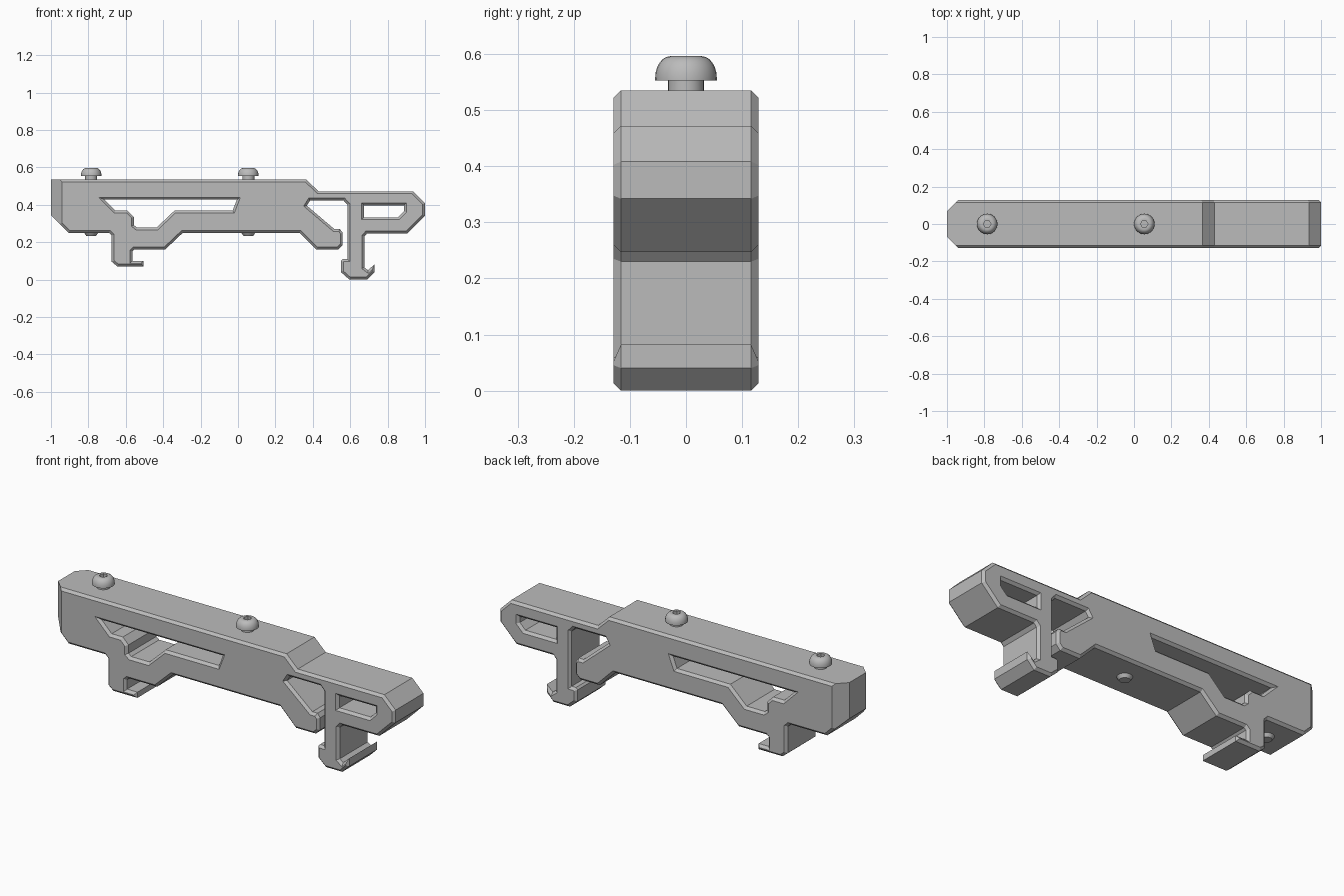
import bpy, bmesh
from math import pi, cos, sin, radians
from mathutils import Vector
from mathutils.geometry import tessellate_polygon

if "Cube" in bpy.data.objects:
    bpy.data.objects.remove(bpy.data.objects["Cube"])

HALF_WIDTH = 0.129
CHAMFER = 0.013
CORNER = 0.06


def make_material(name, value):
    mat = bpy.data.materials.new(name)
    mat.use_nodes = True
    colour = (value, value, value, 1)
    mat.diffuse_color = colour
    mat.node_tree.nodes["Principled BSDF"].inputs["Base Color"].default_value = colour
    return mat


def finish(bm, name, mat, smooth=False):
    bmesh.ops.recalc_face_normals(bm, faces=bm.faces)
    mesh = bpy.data.meshes.new(name)
    bm.to_mesh(mesh)
    bm.free()
    mesh.materials.append(mat)
    if smooth:
        mesh.shade_smooth()
        mesh.set_sharp_from_angle(angle=radians(35))
    obj = bpy.data.objects.new(name, mesh)
    bpy.context.collection.objects.link(obj)
    return obj


def oriented(points, ccw):
    pts = [Vector(p) for p in points]
    area = sum(a.x * b.y - b.x * a.y for a, b in zip(pts, pts[1:] + pts[:1]))
    return pts if (area > 0) == ccw else pts[::-1]


def offset(pts, dist):
    """Move a closed loop to its left by dist, with mitred corners."""
    result = []
    for i, p in enumerate(pts):
        before = (p - pts[i - 1]).normalized()
        after = (pts[(i + 1) % len(pts)] - p).normalized()
        n1 = Vector((-before.y, before.x))
        n2 = Vector((-after.y, after.x))
        result.append(p + (n1 + n2) * dist / (1 + n1.dot(n2)))
    return result


def chamfered_plate(loops):
    """Extrude an outline with holes along y, chamfering both rims."""
    bm = bmesh.new()
    rows = [(-HALF_WIDTH, CHAMFER), (CHAMFER - HALF_WIDTH, 0),
            (HALF_WIDTH - CHAMFER, 0), (HALF_WIDTH, CHAMFER)]
    caps = {0: [], 3: []}
    for loop in loops:
        rings = [[bm.verts.new((p.x, y, p.y)) for p in offset(loop, d)] for y, d in rows]
        n = len(loop)
        for a, b in zip(rings, rings[1:]):
            for i in range(n):
                j = (i + 1) % n
                bm.faces.new((a[i], a[j], b[j], b[i]))
        for k in caps:
            caps[k].append(rings[k])
    for rings in caps.values():
        flat = [v for ring in rings for v in ring]
        outline = [[Vector((v.co.x, v.co.z, 0)) for v in ring] for ring in rings]
        for tri in tessellate_polygon(outline):
            bm.faces.new([flat[i] for i in tri])
    return bm


steel = make_material("grey_metal", 0.5)

# Side outline of the bar with its clip foot, spring arm and hooked leg
outline = [
    (-1, .535), (.365, .535), (.43, .472), (.935, .472), (1, .408), (1, .342),
    (.905, .247), (.69, .247), (.675, .23),
    # hooked leg
    (.675, .065), (.695, .05), (.73, .082), (.73, .04), (.69, 0), (.595, 0),
    (.55, .04), (.55, .1), (.56, .11), (.585, .11), (.585, .4), (.565, .422),
    # spring arm
    (.385, .422), (.368, .395), (.515, .27), (.545, .27), (.56, .25), (.56, .185),
    (.535, .16), (.42, .16), (.33, .25),
    # clip foot
    (-.295, .25), (-.39, .16), (-.555, .16), (-.565, .15), (-.565, .1),
    (-.505, .1), (-.505, .07), (-.645, .07), (-.675, .095), (-.675, .235),
    (-.69, .25), (-.905, .25), (-1, .345)]

# Long window and small end slot
window = [(-.745, .44), (.013, .44), (-.02, .355), (-.335, .355), (-.43, .265),
          (-.545, .265), (-.57, .285), (-.57, .33), (-.595, .355), (-.66, .355)]
slot = [(.66, .41), (.9, .41), (.9, .36), (.86, .32), (.66, .32)]

holes = [offset(oriented(h, False), -CHAMFER) for h in (window, slot)]
bm = chamfered_plate([oriented(outline, True)] + holes)

# Cut the two upright corners at the left end
for side in (-1, 1):
    bmesh.ops.bisect_plane(
        bm, geom=bm.verts[:] + bm.edges[:] + bm.faces[:],
        plane_co=(-1 + CORNER, side * HALF_WIDTH, 0),
        plane_no=(-1, side, 0), clear_outer=True)
    rim = [e for e in bm.edges if e.is_boundary]
    bmesh.ops.holes_fill(bm, edges=rim, sides=0)
finish(bm, "mount_bar", steel)


# Round-headed screws with hexagonal sockets
def screw(name, x):
    segments = 24
    dome = [(.028 + .027 * cos(t * pi / 12), .557 + .039 * sin(t * pi / 12), False)
            for t in range(7)]
    profile = [(.026, .233, False), (.037, .25, False), (.032, .26, False),
               (.032, .553, False), (.055, .553, False)] + dome
    profile += [(.02, .596, True), (.02, .572, True)]
    bm = bmesh.new()
    rings = []
    for radius, z, is_hex in profile:
        ring = []
        for i in range(segments):
            a = 2 * pi * i / segments
            r = radius
            if is_hex:
                r *= cos(pi / 6) / cos(a % (pi / 3) - pi / 6)
            ring.append(bm.verts.new((x + r * cos(a), r * sin(a), z)))
        rings.append(ring)
    for a, b in zip(rings, rings[1:]):
        for i in range(segments):
            j = (i + 1) % segments
            bm.faces.new((a[i], a[j], b[j], b[i]))
    bm.faces.new(rings[0])
    bm.faces.new(rings[-1])
    finish(bm, name, steel, smooth=True)


screw("rear_screw", -.785)
screw("middle_screw", .055)
